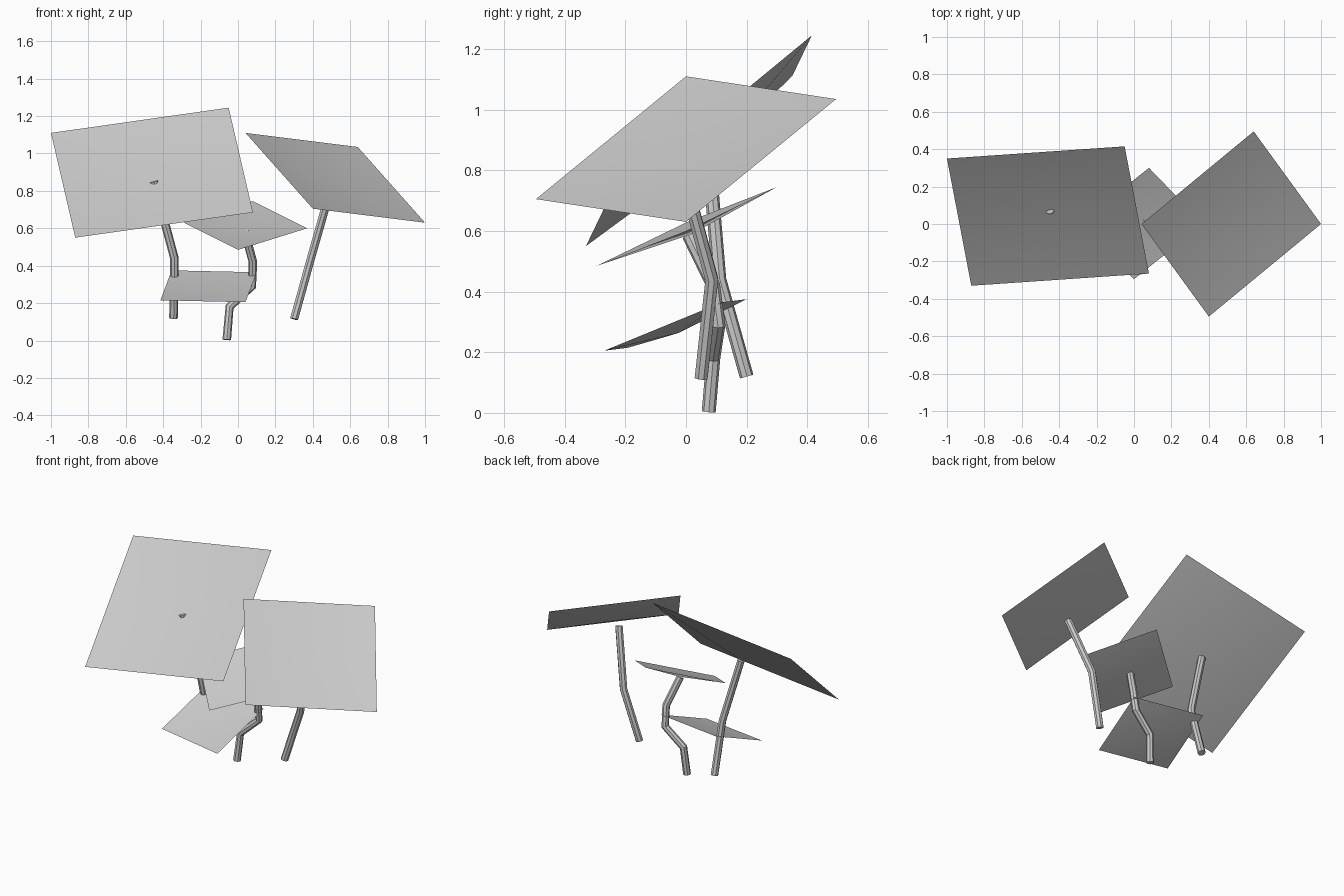
import bpy
from mathutils import Vector

cube = bpy.data.objects.get("Cube")
if cube:
    bpy.data.objects.remove(cube, do_unlink=True)

grey = bpy.data.materials.new("light_grey")
grey.use_nodes = True
grey.diffuse_color = (0.6, 0.6, 0.6, 1)
bsdf = grey.node_tree.nodes["Principled BSDF"]
bsdf.inputs["Base Color"].default_value = grey.diffuse_color
bsdf.inputs["Roughness"].default_value = 0.7


def add_object(name, data):
    data.materials.append(grey)
    obj = bpy.data.objects.new(name, data)
    bpy.context.scene.collection.objects.link(obj)
    return obj


def leaf(name, a, b, c):
    """Thin shallow dish on a parallelogram: three corners in clockwise order."""
    a, b, c = Vector(a), Vector(b), Vector(c)
    d = a + c - b
    side = ((b - a).length + (c - b).length) / 2
    normal = (c - b).cross(b - a).normalized()
    apex = (a + c) / 2 - normal * side * 0.064
    mesh = bpy.data.meshes.new(name)
    # Four sloping triangles meeting at the sunken middle
    faces = [((i + 1) % 4, i, 4) for i in range(4)]
    mesh.from_pydata([a, b, c, d, apex], [], faces)
    mesh.shade_smooth()
    return add_object(name, mesh)


def stem(name, points, radius=0.023):
    """Bent round tube with closed ends, turned into a mesh."""
    curve = bpy.data.curves.new(name + "_path", "CURVE")
    curve.dimensions = "3D"
    curve.bevel_depth = radius
    curve.bevel_resolution = 2
    curve.use_fill_caps = True
    spline = curve.splines.new("POLY")
    spline.points.add(len(points) - 1)
    for point, co in zip(spline.points, points):
        point.co = (*co, 1)
    path = bpy.data.objects.new(name + "_path", curve)
    bpy.context.scene.collection.objects.link(path)
    bpy.context.view_layer.update()
    graph = bpy.context.evaluated_depsgraph_get()
    mesh = bpy.data.meshes.new_from_object(path.evaluated_get(graph))
    bpy.data.objects.remove(path, do_unlink=True)
    mesh.materials.clear()
    obj = add_object(name, mesh)
    bpy.context.view_layer.objects.active = obj
    obj.select_set(True)
    bpy.ops.object.shade_smooth_by_angle()
    obj.select_set(False)


# Leaves
leaf("large_leaf", (-1, .35, 1.11), (-.05, .415, 1.245), (.08, -.265, .685))
leaf("tilted_leaf", (.04, 0, 1.11), (.64, .495, 1.035), (1, 0, .63))
leaf("middle_leaf", (.08, .3, .745), (.37, 0, .6), (0, -.295, .485))
leaf("low_leaf", (-.355, .2, .375), (.1, .12, .365), (.04, -.27, .205))

# Stems
stem("large_leaf_stem", [(-.345, .2, .12), (-.34, .11, .44), (-.45, .075, .85)])
stem("tilted_leaf_stem", [(.3, .05, .115), (.39, .085, .44), (.49, -.01, .79)])
stem("middle_leaf_stem", [(-.06, .075, .004), (-.045, .09, .18),
                          (.075, .107, .29), (.08, .09, .42), (.035, .01, .585)])
